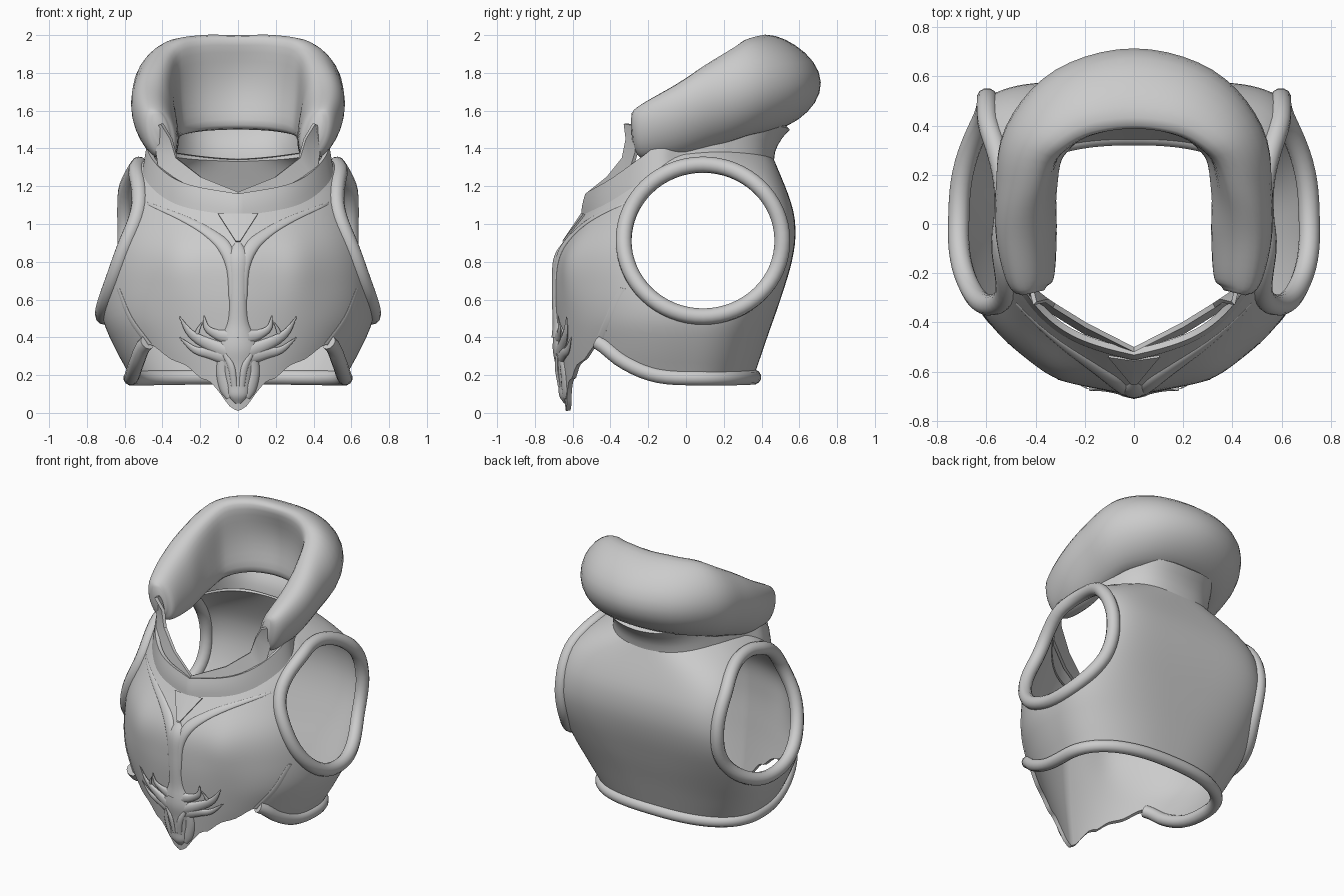
import bpy, bmesh, math
from mathutils import Vector

if "Cube" in bpy.data.objects:
    bpy.data.objects.remove(bpy.data.objects["Cube"])

# ---------- helpers ----------
def interp(tab, t):
    """Smooth Hermite interpolation through (t, value) pairs."""
    n = len(tab)
    if t <= tab[0][0]: return tab[0][1]
    if t >= tab[-1][0]: return tab[-1][1]
    i = next(k for k in range(n - 1) if t <= tab[k + 1][0])
    def slope(k):
        a, b = tab[max(k - 1, 0)], tab[min(k + 1, n - 1)]
        return (b[1] - a[1]) / (b[0] - a[0])
    (t0, a), (t1, b) = tab[i], tab[i + 1]
    h = t1 - t0
    s = (t - t0) / h
    return ((2*s**3 - 3*s*s + 1)*a + (s**3 - 2*s*s + s)*h*slope(i)
            + (3*s*s - 2*s**3)*b + (s**3 - s*s)*h*slope(i + 1))

def smooth_path(pts, steps):
    cols = [[(i, p[c]) for i, p in enumerate(pts)] for c in range(len(pts[0]))]
    m = (len(pts) - 1) * steps
    return [[interp(c, k / steps) for c in cols] for k in range(m + 1)]

def finish(ob, angle=40):
    """Bake modifiers / curves to a mesh and shade it."""
    dg = bpy.context.evaluated_depsgraph_get()
    me = bpy.data.meshes.new_from_object(ob.evaluated_get(dg))
    name = ob.name
    bpy.data.objects.remove(ob)
    ob = bpy.data.objects.new(name, me)
    bpy.context.collection.objects.link(ob)
    bpy.ops.object.select_all(action='DESELECT')
    ob.select_set(True)
    bpy.context.view_layer.objects.active = ob
    bpy.ops.object.shade_smooth_by_angle(angle=math.radians(angle))

def loft(name, rows, wrap=True, caps=False, thick=0):
    m, n = len(rows), len(rows[0])
    faces = [(i*n + j, i*n + (j+1) % n, (i+1)*n + (j+1) % n, (i+1)*n + j)
             for i in range(m - 1) for j in range(n if wrap else n - 1)]
    if caps:
        faces += [tuple(reversed(range(n))), tuple(range((m-1)*n, m*n))]
    me = bpy.data.meshes.new(name)
    me.from_pydata([tuple(p) for r in rows for p in r], [], faces)
    if caps:
        bm = bmesh.new()
        bm.from_mesh(me)
        bmesh.ops.recalc_face_normals(bm, faces=bm.faces)
        bm.to_mesh(me)
        bm.free()
    ob = bpy.data.objects.new(name, me)
    bpy.context.collection.objects.link(ob)
    if thick:
        s = ob.modifiers.new("thickness", 'SOLIDIFY')
        s.thickness, s.offset = thick, -1
    return ob

def tube(name, pts, radius, closed=False):
    cu = bpy.data.curves.new(name, 'CURVE')
    cu.dimensions, cu.bevel_depth, cu.bevel_resolution, cu.use_fill_caps = '3D', radius, 4, True
    sp = cu.splines.new('POLY')
    sp.points.add(len(pts) - 1)
    for p, q in zip(sp.points, pts):
        p.co = (*q, 1)
    sp.use_cyclic_u = closed
    ob = bpy.data.objects.new(name, cu)
    bpy.context.collection.objects.link(ob)
    finish(ob, 60)

# ---------- body surface as a function of angle and height ----------
WIDTH = [(0, .5), (.15, .55), (.35, .655), (.5, .715), (.7, .72), (.9, .69), (1.1, .63),
         (1.2, .595), (1.31, .53), (1.38, .43)]
FLARE = [(.7, 0), (.95, .03), (1.2, .12), (1.38, 0)]      # extra width behind the arms
FRONT = [(0, .635), (.2, .66), (.4, .68), (.65, .695), (.85, .672), (1.04, .555), (1.2, .44), (1.38, .3)]
BACK = [(.15, .345), (.4, .43), (.6, .50), (.8, .56), (.95, .58), (1.1, .56), (1.38, .45)]
BOXY = [(.15, 2.4), (.5, 3), (.9, 5), (1.15, 4.2), (1.38, 2.2)]
BOTTOM = [(0, .01), (5, .035), (10, .1), (16, .17), (20, .18), (27, .25), (35, .285), (43, .355), (47, .36),
          (60, .265), (75, .195), (90, .175), (180, .18)]
NECK = [(0, 1.04), (30, 1.1), (55, 1.22), (75, 1.33), (90, 1.37), (120, 1.38), (180, 1.34)]

def front_profile(u, z):
    u = min(abs(u), 1)
    bulge = .03 * math.exp(-((u - .45)/.16)**2 - ((z - .78)/.2)**2)
    return .88 * (1 - u**2.2)**(1/2.2) + .12 * (1 - u) + bulge

def surf(deg, z):
    """deg: 0 = front, 90 = +x side, 180 = back."""
    a = math.radians(deg)
    s, c = math.sin(a), math.cos(a)
    w = interp(WIDTH, z)
    if c >= 0:
        return Vector((w*s, -interp(FRONT, z)*front_profile(s, z), z))
    n = interp(BOXY, z)
    v = abs(c)**(2/n)
    return Vector((w*math.copysign(abs(s)**(2/n), s)*(1 + interp(FLARE, z)*v), interp(BACK, z)*v, z))

def on_front(x, z, out=0):
    return Vector((x, -interp(FRONT, z)*front_profile(x/interp(WIDTH, z), z) - out, z))

def side_x(y, z):
    w = interp(WIDTH, z)
    if y > 0:
        n, v = interp(BOXY, z), min(1, y/interp(BACK, z))
        return w * (1 - v**n)**(1/n) * (1 + interp(FLARE, z)*v)
    lo, hi = .3, 1
    for _ in range(30):
        mid = (lo + hi)/2
        lo, hi = (mid, hi) if front_profile(mid, z) > -y/interp(FRONT, z) else (lo, mid)
    return w * lo

def fold(d): return d if d <= 180 else 360 - d

# ---------- body shell with arm holes ----------
DEGS = [i*2.5 for i in range(144)]
rows = [[surf(d, interp(BOTTOM, fold(d))*(1-k/26) + interp(NECK, fold(d))*k/26) for d in DEGS]
        for k in range(27)]
body = loft("body_shell", rows, thick=.025)
AY, AZ, RY, RZ = .09, .912, .42, .402
ring = [(AY + RY*math.cos(t), AZ + RZ*math.sin(t)) for t in [i*math.tau/64 for i in range(64)]]
cutter = loft("armhole_cutter", [[(x, y, z) for y, z in ring] for x in (-1, 1)], caps=True)
cutter.hide_render = True
b = body.modifiers.new("armholes", 'BOOLEAN')
b.operation, b.object, b.solver = 'DIFFERENCE', cutter, 'EXACT'
finish(body)
bpy.data.objects.remove(cutter)

# ---------- rolled trims ----------
for sx, side in ((1, "right"), (-1, "left")):
    tube("armhole_trim_" + side, [(sx*(side_x(y, z) - .005), y, z) for y, z in ring], .043, True)
tube("hem_trim", [surf(d, interp(BOTTOM, fold(d)) + .01) for d in range(46, 315, 4)], .04)

# ---------- standing neck band ----------
band = []
for k in range(5):
    f, row = k/4, []
    for d in DEGS:
        p = surf(d, interp(NECK, fold(d)))
        back = (1 - math.cos(math.radians(d)))/2
        r = 1 + f*f*(.22*back - .04)
        row.append((p.x*(1 + f*(.02*back - .05)), p.y*r, p.z + f*(.12 + .04*back)))
    band.append(row)
finish(loft("neck_band", band, thick=.025))

# ---------- pointed neckline wings ----------
inner = [(0, -.52, 1.17), (.2, -.42, 1.25), (.33, -.34, 1.35), (.36, -.32, 1.45), (.41, -.33, 1.53)]
outer = [(0, -.52, 1.08), (.2, -.45, 1.15), (.41, -.32, 1.22), (.435, -.27, 1.38), (.425, -.27, 1.52)]
wing = [list(reversed([(-x, y, z) for x, y, z in r[1:]])) + r for r in (outer, inner)]
finish(loft("neckline_wings", wing, wrap=False, thick=.02), 30)

# ---------- padded horseshoe collar: x, y, z, half width, half height, lean, inward bend ----------
half = [(.41, -.28, 1.50, .04, .09, .02, 0), (.42, -.23, 1.49, .09, .145, .03, 0),
        (.44, -.05, 1.545, .115, .195, .04, .02), (.445, .14, 1.635, .115, .23, .03, .05),
        (.41, .34, 1.715, .125, .255, .01, .08), (.25, .505, 1.745, .14, .255, -.005, .11)]
path = smooth_path(half + [(0, .572, 1.75, .142, .25, -.01, .13)]
                   + [(-p[0], *p[1:]) for p in reversed(half)], 5)
rows = []
for i, (x, y, z, hw, hh, lean, bend) in enumerate(path):
    p, q = path[max(i-1, 0)], path[min(i+1, len(path)-1)]
    out = Vector((q[1]-p[1], p[0]-q[0], 0)).normalized()
    row = []
    for j in range(28):
        a = j*math.tau/28
        c, s = math.cos(a), math.sin(a)
        c = math.copysign(abs(c)**.85, c)
        row.append(Vector((x, y, z + hh*s)) + out*(hw*c + lean*s - bend*s*s))
    rows.append(row)
finish(loft("padded_collar", rows, caps=True), 50)

# ---------- raised chest ornament hugging the surface: points are x, z, radius, lift ----------
def relief(name, pts, mirror=True, depth=.55):
    pts = smooth_path(pts, 5)
    for sx, side in (((1, "_right"), (-1, "_left")) if mirror else ((1, ""),)):
        rows = []
        for i, (x, z, r, lift) in enumerate(pts):
            p, q = pts[max(i-1, 0)], pts[min(i+1, len(pts)-1)]
            t = Vector((q[0]-p[0], q[1]-p[1])).normalized()
            row = []
            for j in range(12):
                c, s = math.cos(j*math.tau/12), math.sin(j*math.tau/12)
                row.append(on_front(sx*(x - t.y*r*c), z + t.x*r*c,
                                    lift + max(depth*r*s, -.015)))
            rows.append(row)
        finish(loft(name + side, rows, caps=True), 50)

relief("chest_ridge", [(0, .9, .015, 0), (0, .83, .055, 0), (0, .7, .045, 0), (0, .5, .05, 0),
                       (0, .4, .09, 0)], False, .35)
relief("chest_branch", [(.028, .6, .02, 0), (.035, .76, .025, 0), (.07, .875, .035, 0),
                        (.15, .95, .026, 0), (.27, 1.02, .018, 0), (.48, 1.11, .006, 0)], depth=.45)
relief("plate_edge", [(.635, .66, .008, 0), (.57, .5, .012, 0), (.47, .36, .014, 0)])
relief("crest_head", [(0, .44, .06, 0), (0, .34, .11, 0), (0, .25, .09, 0),
                      (0, .15, .065, .005), (0, .09, .05, .01), (0, .05, .015, 0)], False, .28)
relief("crest_jaw", [(.07, .32, .03, 0), (.085, .22, .03, 0), (.065, .13, .032, 0), (.045, .08, .018, .005)])
relief("crest_brow", [(.02, .14, .015, .02), (.035, .24, .018, .025), (.07, .31, .012, .02)])
relief("antler_long", [(.05, .32, .045, 0), (.15, .36, .033, .005), (.25, .42, .02, .015), (.31, .51, .003, .02)])
relief("antler_upper", [(.05, .4, .04, 0), (.11, .415, .026, .005), (.165, .45, .016, .015), (.18, .515, .003, .02)])
relief("antler_lower", [(.05, .29, .04, 0), (.15, .315, .028, .005), (.23, .335, .018, .01), (.31, .40, .003, .015)])
relief("antler_tine", [(.16, .36, .018, .005), (.22, .385, .015, .01), (.215, .43, .011, .015), (.19, .48, .003, .02)])

# ---------- small throat plate ----------
tri = [[on_front(x*.012, .91, .012) for x in (-1, 0, 1)], [on_front(x*.105, 1.055, .012) for x in (-1, 0, 1)]]
finish(loft("throat_plate", tri, wrap=False, thick=.02), 20)
